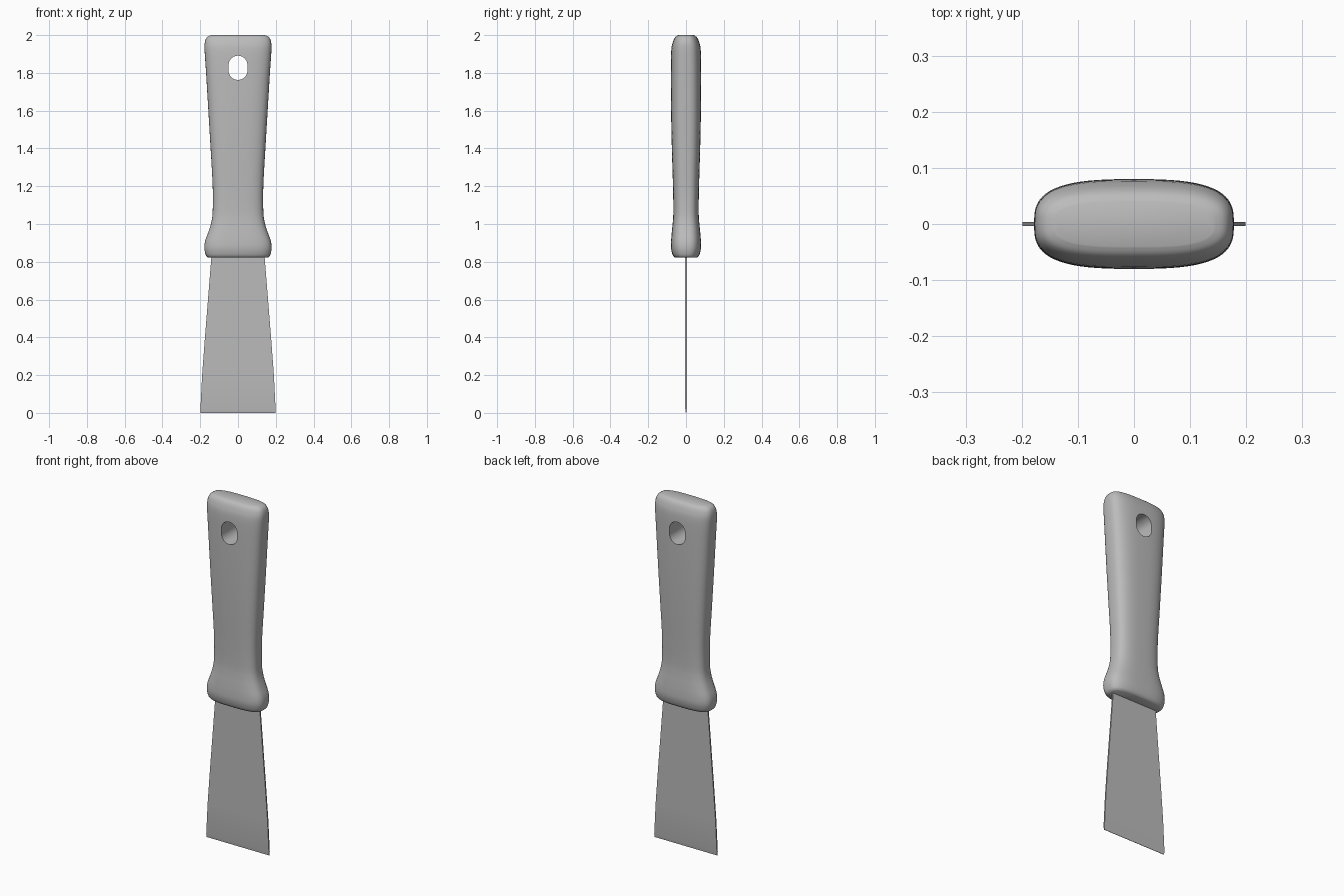
import bpy, bmesh, math

if "Cube" in bpy.data.objects:
    bpy.data.objects.remove(bpy.data.objects["Cube"], do_unlink=True)


def make_material(name, value):
    mat = bpy.data.materials.new(name)
    mat.use_nodes = True
    colour = (value, value, value, 1)
    mat.diffuse_color = colour
    mat.node_tree.nodes["Principled BSDF"].inputs["Base Color"].default_value = colour
    return mat


def loft(name, rings, mat):
    """Skin a stack of closed rings and cap both ends."""
    bm = bmesh.new()
    loops = [[bm.verts.new(p) for p in ring] for ring in rings]
    for a, b in zip(loops, loops[1:]):
        for i in range(len(a)):
            j = (i + 1) % len(a)
            bm.faces.new((a[i], a[j], b[j], b[i]))
    bm.faces.new(loops[0][::-1])
    bm.faces.new(loops[-1])
    bmesh.ops.recalc_face_normals(bm, faces=bm.faces)
    mesh = bpy.data.meshes.new(name)
    bm.to_mesh(mesh)
    bm.free()
    mesh.materials.append(mat)
    obj = bpy.data.objects.new(name, mesh)
    bpy.context.collection.objects.link(obj)
    return obj


def smooth_path(points, steps):
    """Catmull-Rom interpolation through the profile points."""
    result = []
    for i in range(len(points) - 1):
        p0, p1 = points[max(i - 1, 0)], points[i]
        p2, p3 = points[i + 1], points[min(i + 2, len(points) - 1)]
        for s in range(steps):
            t = s / steps
            result.append([b + t * (c - a) / 2
                           + t * t * (a - 2.5 * b + 2 * c - d / 2)
                           + t ** 3 * (1.5 * (b - c) + (d - a) / 2)
                           for a, b, c, d in zip(p0, p1, p2, p3)])
    return result + [list(points[-1])]


def rounded_ring(z, width, depth, count=64, power=3):
    """Superellipse section at height z."""
    ring = []
    for i in range(count):
        a = 2 * math.pi * i / count
        c, s = math.cos(a), math.sin(a)
        ring.append((width * math.copysign(abs(c) ** (2 / power), c),
                     depth * math.copysign(abs(s) ** (2 / power), s), z))
    return ring


def smooth(obj, degrees):
    bpy.ops.object.select_all(action="DESELECT")
    obj.select_set(True)
    bpy.context.view_layer.objects.active = obj
    bpy.ops.object.shade_smooth_by_angle(angle=math.radians(degrees))


grey = make_material("grey", 0.5)

# Handle: height, half width, half depth
profile = [(0.822, 0.158, 0.058), (0.835, 0.170, 0.070), (0.87, 0.178, 0.079),
           (0.91, 0.174, 0.079), (0.96, 0.156, 0.075), (1.01, 0.141, 0.070),
           (1.07, 0.134, 0.067), (1.2, 0.134, 0.069), (1.4, 0.145, 0.075),
           (1.6, 0.157, 0.079), (1.8, 0.169, 0.080), (1.92, 0.177, 0.078),
           (1.965, 0.175, 0.069), (1.99, 0.163, 0.056), (2.0, 0.142, 0.040)]
handle = loft("handle", [rounded_ring(*p) for p in smooth_path(profile, 4)], grey)

# Hanging hole: an upright slot cut through the handle
slot = []
for i in range(48):
    a = 2 * math.pi * (i + 0.5) / 48
    shift = math.copysign(0.014, math.sin(a))
    slot.append((0.05 * math.cos(a), 1.827 + shift + 0.05 * math.sin(a)))
cutter = loft("hole_cutter", [[(x, y, z) for x, z in slot] for y in (-0.2, 0.2)], grey)
cutter.hide_render = True
cut = handle.modifiers.new("hanging_hole", "BOOLEAN")
cut.operation = "DIFFERENCE"
cut.object = cutter
cut.solver = "EXACT"
bpy.context.view_layer.objects.active = handle
bpy.ops.object.modifier_apply(modifier=cut.name)
bpy.data.objects.remove(cutter, do_unlink=True)
smooth(handle, 40)

# Blade: thin flared plate with a sharpened lower edge
outline = [(0, 0.199, 0.001), (0.02, 0.199, 0.004), (0.2, 0.190, 0.004),
           (0.4, 0.175, 0.004), (0.6, 0.159, 0.004), (0.9, 0.135, 0.004)]
blade = loft("blade", [[(-w, -d, z), (w, -d, z), (w, d, z), (-w, d, z)]
                       for z, w, d in outline], grey)
smooth(blade, 30)
